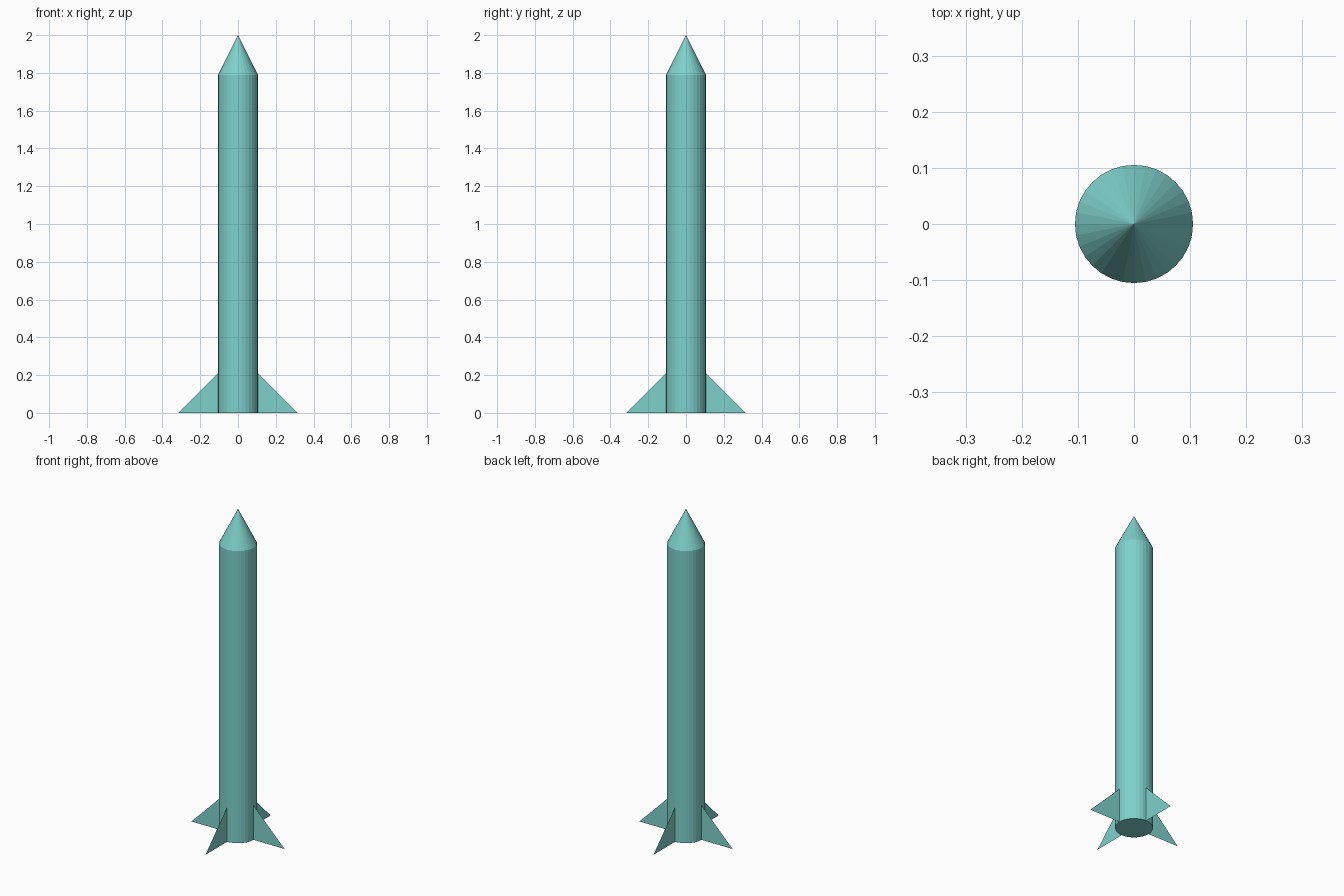
import bpy
import math

if "Cube" in bpy.data.objects:
    bpy.data.objects.remove(bpy.data.objects["Cube"])

U = 2 / 19            # body radius; every other size is a multiple of it
SIDES = 32
BODY_H = 17 * U
NOSE_H = 2 * U
FIN = 2 * U

teal = bpy.data.materials.new("teal")
teal.diffuse_color = (0.21, 0.64, 0.60, 1)
teal.use_nodes = True
teal.node_tree.nodes["Principled BSDF"].inputs["Base Color"].default_value = teal.diffuse_color


def finish(obj, name):
    obj.name = name
    obj.data.materials.append(teal)


# Body tube
bpy.ops.mesh.primitive_cylinder_add(vertices=SIDES, radius=U, depth=BODY_H,
                                    location=(0, 0, BODY_H / 2))
finish(bpy.context.object, "body")

# Nose cone
bpy.ops.mesh.primitive_cone_add(vertices=SIDES, radius1=U, radius2=0, depth=NOSE_H,
                                location=(0, 0, BODY_H + NOSE_H / 2))
finish(bpy.context.object, "nose_cone")

# Four paper-thin triangular fins around the base
for i, side in enumerate(("right", "back", "left", "front")):
    mesh = bpy.data.meshes.new("fin")
    mesh.from_pydata([(U, 0, 0), (U + FIN, 0, 0), (U, 0, FIN)], [], [(0, 1, 2)])
    fin = bpy.data.objects.new("fin", mesh)
    bpy.context.collection.objects.link(fin)
    fin.rotation_euler.z = i * math.pi / 2
    finish(fin, f"{side}_fin")
